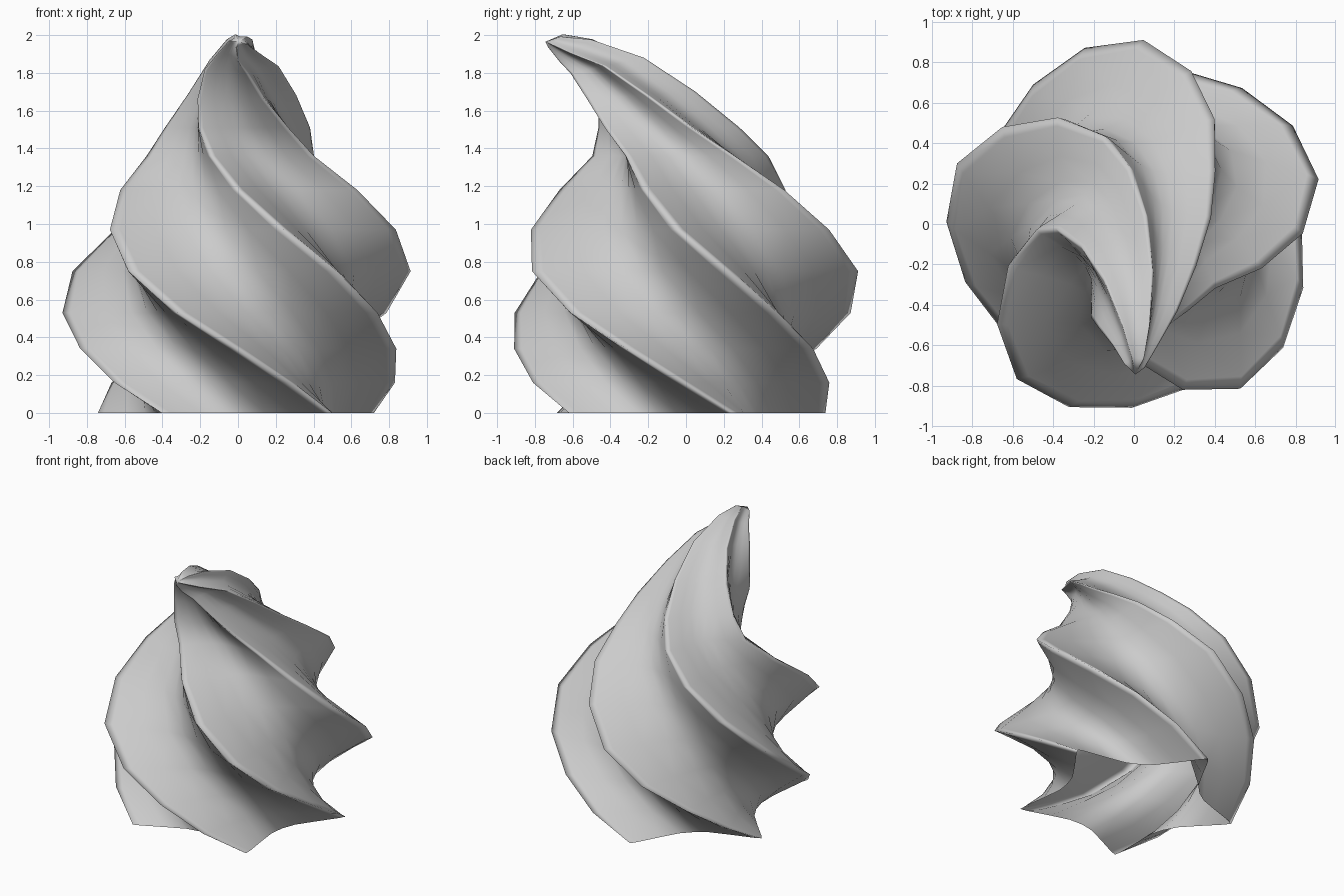
import bpy, bmesh
from math import sin, cos, radians

if "Cube" in bpy.data.objects:
    bpy.data.objects.remove(bpy.data.objects["Cube"])

# Piped swirl: a five-pointed star section, twisted and tapered up a spine
# that curls forward (towards -y) at the tip. The underside is open.
RIDGES = 5
# half a lobe from ridge to valley: (degrees from the ridge, radius factor)
HALF = [(0, 1.0), (2.5, 0.95), (12, 0.775), (24, 0.655), (36, 0.625)]
LOBE = HALF + [(72 - a, r) for a, r in reversed(HALF[1:-1])]

# each level: spine y, spine z, ridge radius, twist angle, backward-up tilt
LEVELS = [
    (-0.03, 0.00, 0.77, 94, 0),
    (-0.03, 0.16, 0.825, 73, 0),
    (-0.03, 0.34, 0.88, 53, 0),
    (-0.03, 0.53, 0.936, 33.5, 0),
    (-0.03, 0.75, 0.942, 15.5, 0),
    (-0.025, 0.97, 0.83, -1.5, 0),
    (-0.01, 1.18, 0.66, -18.5, 0),
    (-0.03, 1.36, 0.49, -36, 0),
    (-0.12, 1.51, 0.405, -50, 0),
    (-0.25, 1.68, 0.305, -64, 4),
    (-0.41, 1.84, 0.21, -78, 12),
    (-0.575, 1.925, 0.115, -92, 34),
    (-0.69, 1.97, 0.055, -106, 42),
]


def star_ring(bm, y, z, radius, twist, tilt):
    ring = []
    t = radians(tilt)
    for k in range(RIDGES):
        for angle, factor in LOBE:
            a = radians(twist + 72 * k + angle)
            u, v = radius * factor * cos(a), radius * factor * sin(a)
            ring.append(bm.verts.new((u + 0.006, y + v * cos(t), z + v * sin(t))))
    return ring


bm = bmesh.new()
rings = [star_ring(bm, *level) for level in LEVELS]

# walls between neighbouring levels
for low, high in zip(rings, rings[1:]):
    n = len(low)
    for i in range(n):
        j = (i + 1) % n
        bm.faces.new((low[i], low[j], high[j], high[i]))

# closed tip
tip = bm.verts.new((0.006, -0.745, 1.965))
top = rings[-1]
for i in range(len(top)):
    bm.faces.new((top[i], top[(i + 1) % len(top)], tip))

# smooth all over
for face in bm.faces:
    face.smooth = True

mesh = bpy.data.meshes.new("cream_swirl")
bm.to_mesh(mesh)
bm.free()
swirl = bpy.data.objects.new("cream_swirl", mesh)
bpy.context.collection.objects.link(swirl)
